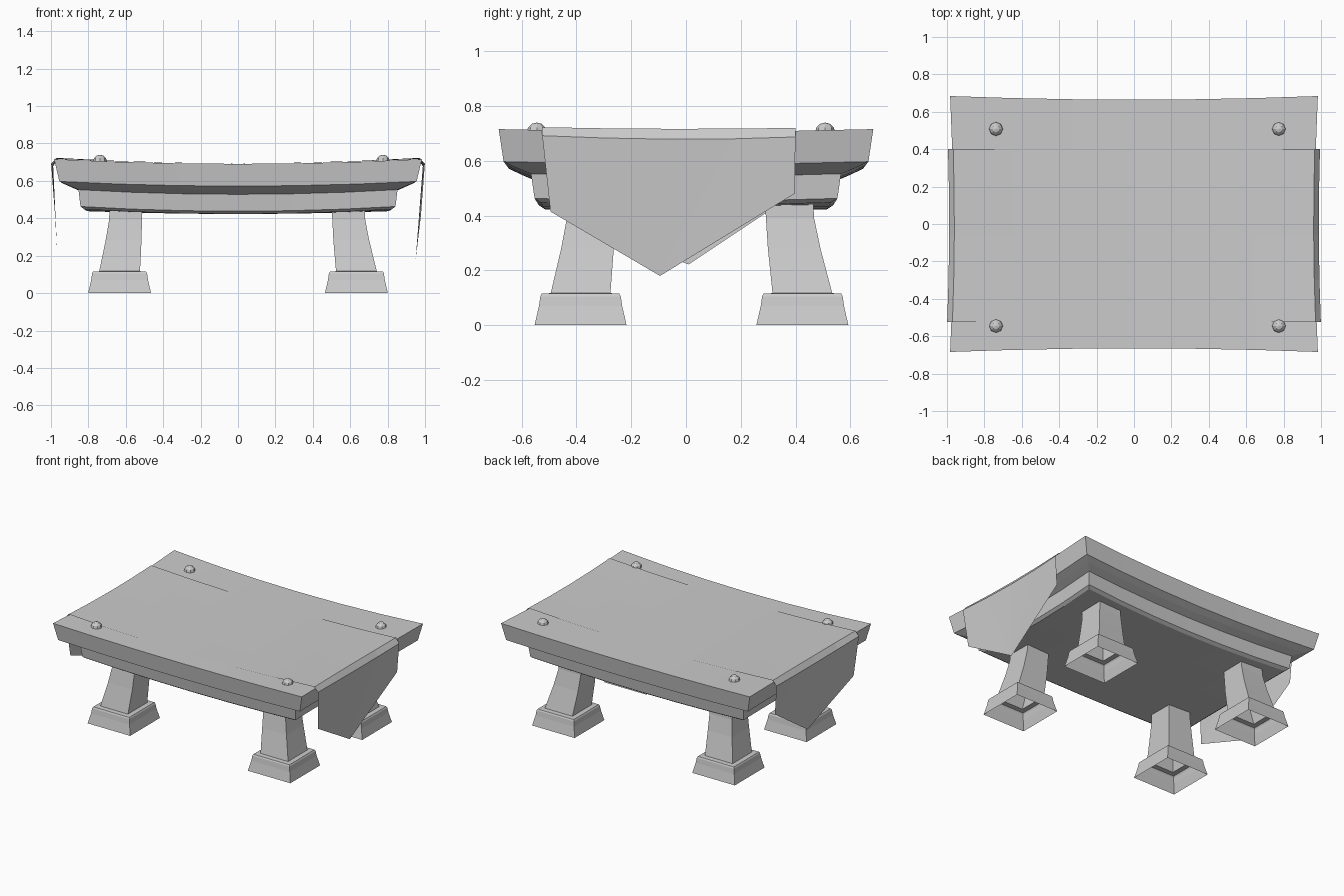
import bpy, bmesh
from mathutils import Vector

if "Cube" in bpy.data.objects:
    bpy.data.objects.remove(bpy.data.objects["Cube"], do_unlink=True)

stone = bpy.data.materials.new("grey stone")
stone.use_nodes = True
GREY = (0.6, 0.6, 0.6, 1)
stone.diffuse_color = GREY
stone.node_tree.nodes["Principled BSDF"].inputs["Base Color"].default_value = GREY


def finish(name, bm, closed=True):
    bmesh.ops.remove_doubles(bm, verts=bm.verts, dist=0.0005)
    if closed:
        bmesh.ops.recalc_face_normals(bm, faces=bm.faces)
    mesh = bpy.data.meshes.new(name)
    bm.to_mesh(mesh)
    bm.free()
    mesh.materials.append(stone)
    ob = bpy.data.objects.new(name, mesh)
    bpy.context.collection.objects.link(ob)
    return ob


def face(bm, points):
    bm.faces.new([bm.verts.new(p) for p in points])


def steps(n):
    return [-1 + 2 * i / n for i in range(n + 1)]


def pairs(seq):
    return list(zip(seq, seq[1:]))


# Sagging slab with a stepped, tapering rim: half width, half depth, height
RINGS = [(.983, .684, .716), (.955, .666, .597), (.905, .62, .575),
         (.853, .566, .553), (.842, .553, .463), (.822, .53, .448)]
US, VS = steps(6), steps(4)


def slab_point(ring, u, v):
    hx, hy, z = ring
    return Vector((hx * u * (1 - .018 * (1 - v * v)),
                   hy * v * (1 - .028 * (1 - u * u)),
                   z - .025 * (1 - u * u) - .01 * u * u * (1 - v * v)))


bm = bmesh.new()
for ring in (RINGS[0], RINGS[-1]):
    for a, b in pairs(US):
        for c, d in pairs(VS):
            face(bm, [slab_point(ring, *p) for p in ((a, c), (b, c), (b, d), (a, d))])
rim = ([(u, -1) for u in US] + [(1, v) for v in VS[1:]]
       + [(u, 1) for u in US[-2::-1]] + [(-1, v) for v in VS[-2::-1]])
for hi, lo in pairs(RINGS):
    for p, q in pairs(rim):
        face(bm, [slab_point(hi, *p), slab_point(lo, *p),
                  slab_point(lo, *q), slab_point(hi, *q)])
finish("table_slab", bm)

# Thin cloth lying over the slab, between its front and back edges
FRONT, BACK = -.525, .4


def cloth_point(u, y):
    p = slab_point(RINGS[0], u, y / .684)
    return Vector((p.x * .995, y, p.z + .003 + .008 * u * u))


bm = bmesh.new()
ys = [FRONT, -.3, -.06, .17, BACK]
for a, b in pairs(US):
    for c, d in pairs(ys):
        face(bm, [cloth_point(a, c), cloth_point(b, c), cloth_point(b, d), cloth_point(a, d)])

# Folded edge and pointed hanging flap at each end
for side, tip in ((1, (.95, -.095, .18)), (-1, (-.967, .01, .222))):
    fold = [Vector((side * (.998 - .01 * (1 - (y / .5) ** 2)), y,
                    .692 - .013 * (1 - min(1, (y / .5) ** 2)))) for y in ys]
    for k in range(4):
        quad = [cloth_point(side, ys[k]), fold[k], fold[k + 1], cloth_point(side, ys[k + 1])]
        face(bm, quad if side > 0 else quad[::-1])
    low_front = Vector((side * .978, -.495, .415))
    low_back = Vector((side * .98, .396, .48))
    outline = [low_front, Vector(tip), low_back]
    for tri in ([fold[0], outline[0], fold[1]], [fold[1], outline[0], outline[1]],
                [fold[1], outline[1], fold[2]], [fold[2], outline[1], fold[3]],
                [fold[3], outline[1], outline[2]], [fold[3], outline[2], fold[4]]):
        face(bm, tri if side > 0 else tri[::-1])
finish("cloth_runner", bm, closed=False)

# Leaning hollow legs on flared feet: half size, height, lean amount
LEG = [(.168, 0, 0), (.152, .07, 0), (.147, .105, 0), (.142, .115, 0),
       (.109, .117, 0), (.096, .28, .6), (.088, .39, .9), (.088, .47, 1)]
CORNERS = [(-1, -1), (1, -1), (1, 1), (-1, 1)]
for cx, cy, label in ((-.633, -.385, "front_right"), (.633, -.385, "front_left"),
                      (-.633, .425, "back_right"), (.633, .425, "back_left")):
    bm = bmesh.new()
    lean_x = -.045 if cx > 0 else .035
    lean_y = -.05 if cy > 0 else .042
    loops = [[(cx + lean_x * t + h * a, cy + lean_y * t + h * b, z) for a, b in CORNERS]
             for h, z, t in LEG]
    for lo, hi in pairs(loops):
        for k in range(4):
            n = (k + 1) % 4
            face(bm, [lo[k], lo[n], hi[n], hi[k]])
    finish(label + "_leg", bm, closed=False)

# Faceted rivets near the corners
for x in (-.738, .775):
    for y in (-.545, .508):
        bm = bmesh.new()
        bmesh.ops.create_uvsphere(bm, u_segments=8, v_segments=6, radius=.037)
        bmesh.ops.translate(bm, verts=bm.verts, vec=(x, y, .703))
        finish("rivet", bm)
